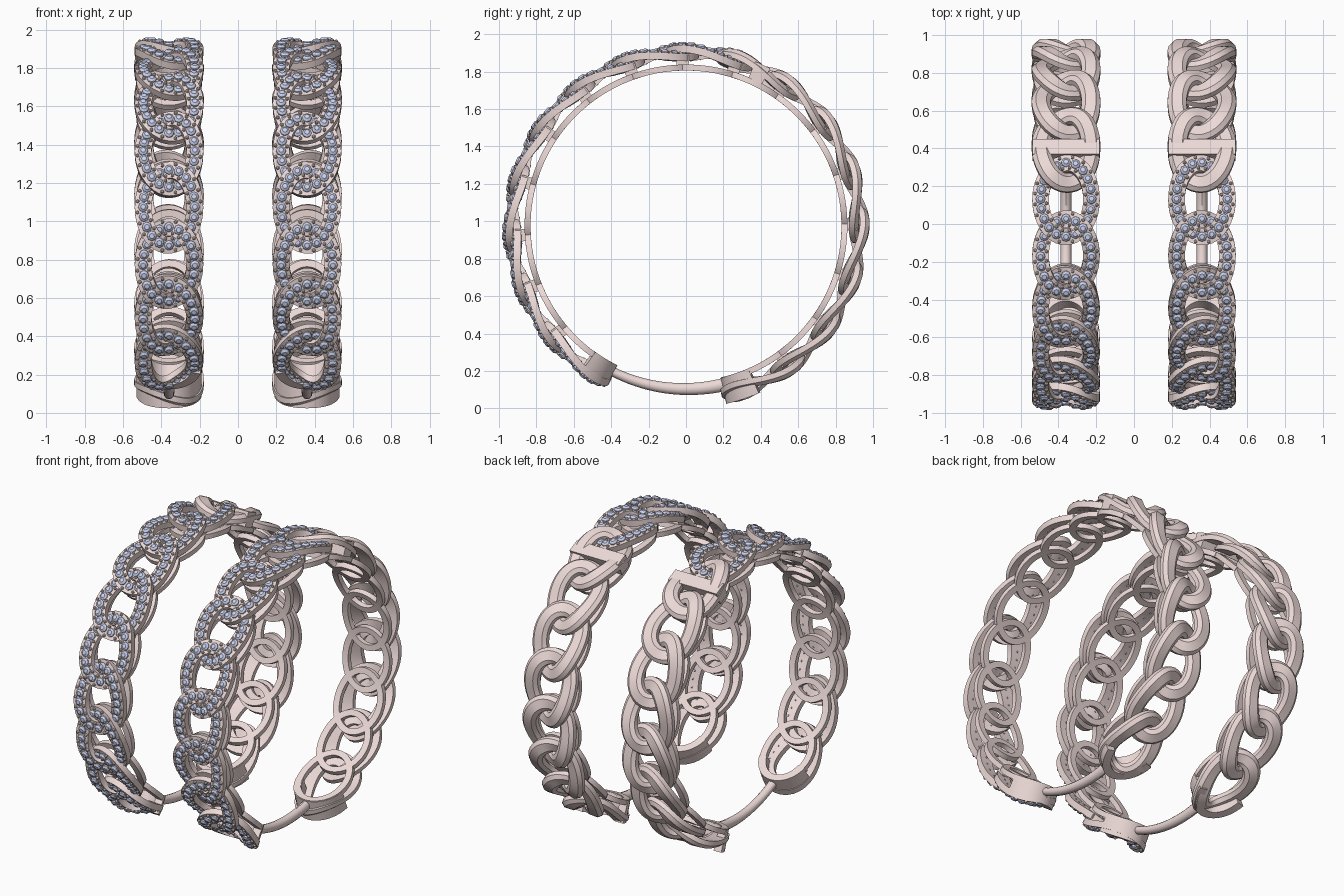
import bpy, bmesh
from math import sin, cos, pi, radians, hypot
from mathutils import Vector

if "Cube" in bpy.data.objects:
    bpy.data.objects.remove(bpy.data.objects["Cube"])

CX, CZ, R = 0.36, 0.975, 0.925      # hoop centre and mean chain radius
A, B = 0.195, 0.135                 # link centreline half length / half width


def material(name, rgb):
    m = bpy.data.materials.new(name)
    m.diffuse_color = (*rgb, 1)
    m.use_nodes = True
    m.node_tree.nodes["Principled BSDF"].inputs["Base Color"].default_value = m.diffuse_color
    return m


METAL = material("rose_metal", (0.84, 0.70, 0.68))
GEM = material("pale_blue_gem", (0.60, 0.65, 0.86))


def place(theta, u, v, r):
    """Hoop coordinates: u along the arc, v across the band, r from the centre."""
    t = theta + u / R
    return Vector((CX + v, r * cos(t), CZ + r * sin(t)))


def finish(bm, name, mat, smooth=True):
    bmesh.ops.recalc_face_normals(bm, faces=bm.faces[:])
    me = bpy.data.meshes.new(name)
    bm.to_mesh(me)
    bm.free()
    ob = bpy.data.objects.new(name, me)
    bpy.context.collection.objects.link(ob)
    me.materials.append(mat)
    mir = ob.modifiers.new("pair", 'MIRROR')       # second hoop of the pair
    mir.use_mirror_merge = False
    if smooth:
        bpy.ops.object.select_all(action='DESELECT')
        ob.select_set(True)
        bpy.context.view_layer.objects.active = ob
        bpy.ops.object.shade_smooth_by_angle(angle=radians(35))
    return ob


def loop_point(t, a=A, b=B):
    n = Vector((cos(t) / a, sin(t) / b)).normalized()
    return a * cos(t), b * sin(t), n


def sweep(bm, theta, section, r, a=A, b=B, twist=0.0, t0=0, t1=2 * pi, segs=44):
    """Sweep a (sideways, radial) section round an oval link lying on the hoop."""
    closed = t1 - t0 > 6.2
    rings = []
    for i in range(segs if closed else segs + 1):
        t = t0 + (t1 - t0) * i / segs
        u, v, n = loop_point(t, a, b)
        h = r + twist * sin(2 * t)
        rings.append([bm.verts.new(place(theta, u + n.x * s, v + n.y * s, h + d))
                      for s, d in section])
    k = len(section)
    for i in range(segs):
        p, q = rings[i], rings[(i + 1) % len(rings)]
        for j in range(k):
            bm.faces.new((p[j], p[(j + 1) % k], q[(j + 1) % k], q[j]))
    if not closed:
        bm.faces.new(rings[0])
        bm.faces.new(rings[-1])


def rect(w, h):
    return [(-w / 2, -h / 2), (w / 2, -h / 2), (w / 2, h / 2), (-w / 2, h / 2)]


def block(bm, theta, u, v, r0, r1, du, dv):
    c = [[bm.verts.new(place(theta, u + x * du / 2, v + y * dv / 2, r))
          for x, y in ((-1, -1), (1, -1), (1, 1), (-1, 1))] for r in (r0, r1)]
    bm.faces.new(c[0])
    bm.faces.new(c[1])
    for j in range(4):
        k = (j + 1) % 4
        bm.faces.new((c[0][j], c[0][k], c[1][k], c[1][j]))


def stud(bm, theta, u, v, r, profile, sides, tilt=(0, 0)):
    """Small turned solid from (radius, height) pairs, axis pointing outward."""
    rings = []
    for rad, h in profile:
        rings.append([bm.verts.new(place(
            theta, u + rad * cos(2 * pi * i / sides), v + rad * sin(2 * pi * i / sides),
            r + h + rad * (tilt[0] * cos(2 * pi * i / sides) + tilt[1] * sin(2 * pi * i / sides))))
            for i in range(sides)])
    for p, q in zip(rings, rings[1:]):
        for i in range(sides):
            j = (i + 1) % sides
            bm.faces.new((p[i], p[j], q[j], q[i]))
    bm.faces.new(rings[0])
    bm.faces.new(rings[-1])


front = [radians(82 + 18.4 * i) for i in range(9)]
back = [radians(64 - 18.1 * i) for i in range(8)]
TW = 0.023

# pave-set front links
bm = bmesh.new()
for th in front:
    sweep(bm, th, rect(0.088, 0.04), R, twist=TW)
finish(bm, "front_links", METAL)

# plain, heavier back links with a domed section
dome = [(-0.05, -0.024), (0.05, -0.024), (0.05, 0.006), (0.028, 0.026), (-0.028, 0.026), (-0.05, 0.006)]
bm = bmesh.new()
for th in back:
    sweep(bm, th, dome, R, a=0.2, b=0.132, twist=0.03)
finish(bm, "back_links", METAL)

# gems and their prongs, evenly spaced round each front link
gems, prongs = bmesh.new(), bmesh.new()
fine = [loop_point(2 * pi * i / 720) for i in range(721)]
dist = [0.0]
for p, q in zip(fine, fine[1:]):
    dist.append(dist[-1] + hypot(q[0] - p[0], q[1] - p[1]))


def t_at(f):
    d = (f % 1) * dist[-1]
    return 2 * pi * next(i for i, x in enumerate(dist) if x >= d) / 720


N = 20
for th in front:
    for i in range(N):
        t = t_at(i / N)
        u, v, n = loop_point(t)
        h = R + TW * sin(2 * t) + 0.02
        stud(gems, th, u, v, h, [(0.004, -0.044), (0.026, 0.002), (0.025, 0.007), (0.013, 0.017)], 8)
        t = t_at((i + 0.5) / N)
        u, v, n = loop_point(t)
        h = R + TW * sin(2 * t) + 0.02
        for s in (-0.03, 0.03):
            stud(prongs, th, u + n.x * s, v + n.y * s, h,
                 [(0.01, -0.004), (0.009, 0.007), (0.004, 0.012)], 6)
finish(gems, "gems", GEM, smooth=False)
finish(prongs, "gem_prongs", METAL)

# inner gallery: thin link outlines following the chain
bm = bmesh.new()
for th in front + back:
    sweep(bm, th, rect(0.042, 0.032), 0.847, a=0.21, b=0.15)
finish(bm, "inner_gallery", METAL)

# small bridges joining gallery and chain at every crossing
bm = bmesh.new()
chain = sorted(front + back)
for p, q in zip(chain, chain[1:]):
    for v in (-0.1, 0.1):
        block(bm, (p + q) / 2, 0, v, 0.845, 0.915, 0.07, 0.045)
finish(bm, "gallery_bridges", METAL, smooth=False)

# hinge block across the top and its pin
bm = bmesh.new()
block(bm, radians(64.5), 0, 0, 0.86, 0.955, 0.085, 0.355)
block(bm, radians(62), -0.05, 0, 0.835, 0.90, 0.10, 0.16)
finish(bm, "hinge_block", METAL, smooth=False)

# solid walls closing both free ends of the chain
bm = bmesh.new()
sweep(bm, front[-1], rect(0.05, 0.12), 0.89, a=0.21, b=0.15, t0=-1.2, t1=1.2, segs=20)
sweep(bm, back[-1], rect(0.05, 0.14), 0.905, a=0.21, b=0.15, t0=pi - 1.3, t1=pi + 1.3, segs=20)
finish(bm, "end_walls", METAL)

# curved ear post bridging the gap at the bottom
bm = bmesh.new()
rings, n, a0, a1 = [], 20, radians(241), radians(286)
for i in range(n + 1):
    f = i / n
    th, rad = a0 + (a1 - a0) * f, 0.024 + 0.012 * f
    rings.append([bm.verts.new(place(th, 0, 0.028 * sin(2 * pi * j / 12),
                                     0.872 + rad * cos(2 * pi * j / 12))) for j in range(12)])
for p, q in zip(rings, rings[1:]):
    for j in range(12):
        k = (j + 1) % 12
        bm.faces.new((p[j], p[k], q[k], q[j]))
bm.faces.new(rings[0])
bm.faces.new(rings[-1])
finish(bm, "ear_post", METAL)
